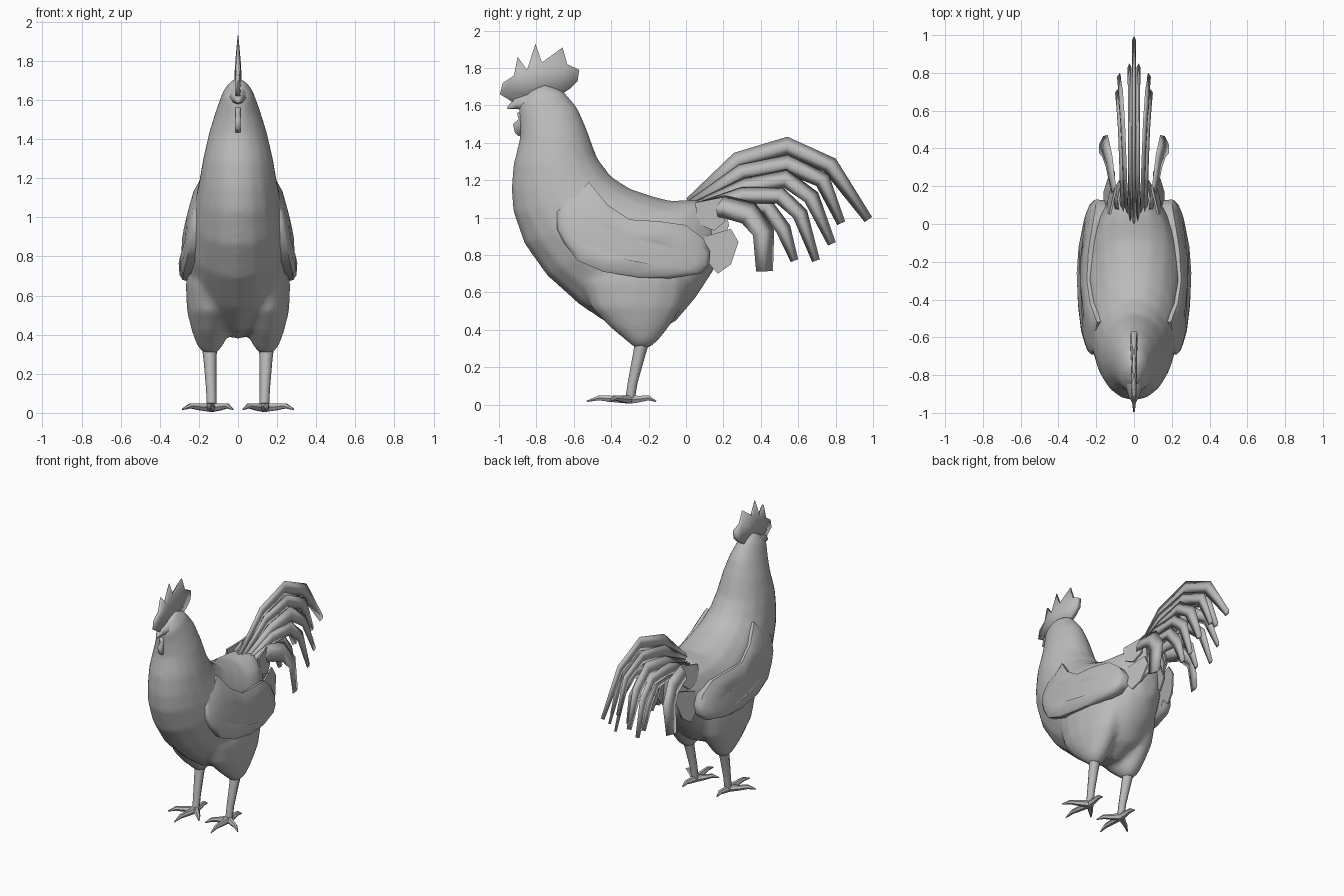
import bpy, bmesh, math
from mathutils import Vector as V

if "Cube" in bpy.data.objects:
    bpy.data.objects.remove(bpy.data.objects["Cube"])

grey = bpy.data.materials.new("plain_grey")
grey.diffuse_color = (0.5, 0.5, 0.5, 1)
grey.use_nodes = True
grey.node_tree.nodes["Principled BSDF"].inputs["Base Color"].default_value = grey.diffuse_color


def finish(name, bm, mirror=False, angle=50):
    bmesh.ops.recalc_face_normals(bm, faces=bm.faces)
    me = bpy.data.meshes.new(name)
    bm.to_mesh(me)
    bm.free()
    me.materials.append(grey)
    ob = bpy.data.objects.new(name, me)
    bpy.context.collection.objects.link(ob)
    if mirror:
        m = ob.modifiers.new("mirror", 'MIRROR')
        m.use_mirror_merge = False
    bpy.ops.object.select_all(action='DESELECT')
    ob.select_set(True)
    bpy.context.view_layer.objects.active = ob
    bpy.ops.object.shade_smooth_by_angle(angle=math.radians(angle))
    return ob


def loft(bm, rings):
    """Skin a list of equal-sized point rings and cap both ends."""
    rows = [[bm.verts.new(p) for p in r] for r in rings]
    n = len(rows[0])
    for a, b in zip(rows, rows[1:]):
        for i in range(n):
            j = (i + 1) % n
            bm.faces.new((a[i], a[j], b[j], b[i]))
    bm.faces.new(rows[0][::-1])
    bm.faces.new(rows[-1])


def fill_caps(bm):
    bm.normal_update()
    bmesh.ops.triangulate(bm, faces=[f for f in bm.faces if len(f.verts) > 4],
                          ngon_method='EAR_CLIP')


def ellipse(c, u, v, n):
    return [c + u * math.cos(t) + v * math.sin(t)
            for t in (2 * math.pi * i / n for i in range(n))]


def tube(bm, path, radii, n=8):
    """Round tube along a path with a radius per point."""
    path = [V(p) for p in path]
    rings = []
    for i, p in enumerate(path):
        d = path[min(i + 1, len(path) - 1)] - path[max(i - 1, 0)]
        u = d.orthogonal() if abs(d.z) > 0.9 * d.length else d.cross(V((0, 0, 1)))
        u.normalize()
        rings.append(ellipse(p, u * radii[i], d.cross(u).normalized() * radii[i], n))
    loft(bm, rings)


def plate(bm, outline, outer, inner):
    """Slab from a side outline (y, z); outer and inner give x at each point."""
    loft(bm, [[V((f(y, z), y, z)) for y, z in outline] for f in (inner, outer)])
    fill_caps(bm)


# Body, neck and head: front point, back point, half width of each ring
sections = [
    (-.84, 1.675, -.75, 1.715, .035), (-.90, 1.60, -.655, 1.68, .078),
    (-.89, 1.52, -.575, 1.58, .112), (-.89, 1.42, -.525, 1.46, .147),
    (-.925, 1.28, -.475, 1.32, .18), (-.935, 1.15, -.40, 1.22, .2),
    (-.925, 1.03, -.30, 1.155, .22), (-.865, .86, -.18, 1.115, .245),
    (-.745, .69, -.08, 1.09, .264), (-.565, .53, 0, 1.095, .267),
    (-.40, .42, .07, 1.10, .25), (-.20, .375, .12, 1.085, .21),
    (-.06, .44, .155, 1.02, .17), (.05, .57, .175, .95, .13),
    (.145, .715, .175, .86, .06)]
bm = bmesh.new()
rings = []
for fy, fz, by, bz, w in sections:
    f, b = V((0, fy, fz)), V((0, by, bz))
    rings.append(ellipse((f + b) / 2, (f - b) / 2, V((w, 0, 0)), 18))
loft(bm, rings)
# Thighs: centre y, z and radii along x and y
for s in (-1, 1):
    loft(bm, [ellipse(V((.143 * s, y, z)), V((rx * s, 0, 0)), V((0, ry, 0)), 14)
              for y, z, rx, ry in ((-.235, .305, .035, .045), (-.235, .345, .068, .09),
                                   (-.25, .42, .094, .165), (-.265, .52, .119, .245),
                                   (-.27, .66, .125, .29), (-.24, .8, .1, .25))])
# Melt the thighs into the body
body = finish("body_and_thighs", bm, angle=180)
m = body.modifiers.new("blend", 'REMESH')
m.mode, m.voxel_size, m.use_smooth_shade = 'VOXEL', .018, True
m = body.modifiers.new("relax", 'SMOOTH')
m.factor, m.iterations = .5, 8

# Shanks
bm = bmesh.new()
tube(bm, [(.147, -.225, .38), (.143, -.25, .27), (.137, -.285, .12), (.135, -.30, .025)],
     [.042, .033, .026, .025])
finish("shank", bm, True)

# Toes: three forward and one back, each arched with a pointed claw
bm = bmesh.new()
for ex, ey in ((.285, -.41), (.15, -.53), (.025, -.42), (.14, -.16)):
    hub, end = V((.135, -.30, .028)), V((ex, ey, .018))
    a, b = hub.lerp(end, .35), hub.lerp(end, .72)
    a.z, b.z = .03, .036
    tube(bm, [hub, a, b, end], [.026, .02, .015, .004], 6)
finish("toes", bm, True)

# Comb: flat and spiked, thinning toward the tips
comb = [(-.93, 1.62), (-.995, 1.66), (-.98, 1.72), (-.92, 1.76), (-.90, 1.86),
        (-.85, 1.79), (-.805, 1.93), (-.77, 1.83), (-.66, 1.91), (-.635, 1.82),
        (-.57, 1.79), (-.58, 1.73), (-.62, 1.69), (-.68, 1.65), (-.80, 1.64)]
bm = bmesh.new()
thin = lambda y, z: min(.018, .002 + .09 * (1.93 - z)) * min(1, (y + 1.02) * 6 + .1)
plate(bm, comb, thin, lambda y, z: -thin(y, z))
finish("comb", bm, angle=100)

# Beak
bm = bmesh.new()
tube(bm, [(0, -.84, 1.615), (0, -.91, 1.61), (0, -.955, 1.585)], [.05, .03, .004], 8)
finish("beak", bm)

# Wattle
bm = bmesh.new()
plate(bm, [(-.85, 1.57), (-.905, 1.56), (-.895, 1.525), (-.925, 1.50), (-.915, 1.455),
           (-.895, 1.435), (-.87, 1.455), (-.85, 1.50)],
      lambda y, z: .012, lambda y, z: -.012)
finish("wattle", bm, angle=100)

# Wings: rim follows the body, then two shrinking rings bulge outward
rim = [(-.52, 1.19), (-.57, 1.135), (-.64, 1.12), (-.69, 1.03), (-.69, .94), (-.65, .86),
       (-.58, .77), (-.44, .71), (-.25, .68), (-.08, .675), (.08, .70), (.125, .75),
       (.13, .82), (.09, .89), (0, .96), (-.14, .98), (-.30, .99), (-.42, 1.07)]


def wing_x(y, z):
    lean = .14 * max(0, z - .75) + .3 * max(0, z - .95) ** 2
    return .284 - lean - (.4 if y > -.3 else .2) * (y + .3) ** 2


bm = bmesh.new()
rings = []
for s, dx in ((.95, -.06), (1, 0), (.82, .016), (.4, .022)):
    ring = []
    for y, z in rim:
        # shrink toward the long middle line of the wing
        my = -.30 + (y + .30) * .7
        mz = .83 - .3 * (my + .3)
        py, pz = my + (y - my) * s, mz + (z - mz) * s
        ring.append(V((wing_x(py, pz) + dx, py, pz)))
    rings.append(ring)
loft(bm, rings)
fill_caps(bm)
finish("wing", bm, True, 55)


def feather(bm, pts, x0, x1, w, tilt=0, tip=.5):
    """Blunt curved feather with a flat diamond section along (y, z) points."""
    rings = []
    for i, (y, z) in enumerate(pts):
        k = i / (len(pts) - 1)
        a, b = pts[max(i - 1, 0)], pts[min(i + 1, len(pts) - 1)]
        d = V((0, b[0] - a[0], b[1] - a[1])).normalized()
        u = V((tilt, -d.z, d.y)) * w * (.6, 1, 1.1, .98, tip)[i]
        c = V((x0 + (x1 - x0) * k, y, z))
        t = V((.01, 0, 0))
        rings.append([c + u, c + t, c - u, c - t])
    loft(bm, rings)


# Central tail feather
bm = bmesh.new()
feather(bm, [(.02, 1.08), (.28, 1.305), (.54, 1.38), (.77, 1.28), (.975, .99)], 0, 0, .048)
finish("top_tail_feather", bm, angle=170)

# Paired tail feathers, fanning lower and wider
fan = [
    ([(.03, 1.07), (.30, 1.24), (.54, 1.285), (.73, 1.20), (.83, .97)], .02, .024, .046, 0),
    ([(.05, 1.06), (.32, 1.17), (.53, 1.21), (.67, 1.11), (.78, .86)], .04, .08, .045, -.25),
    ([(.05, 1.05), (.30, 1.12), (.50, 1.12), (.61, 1.02), (.695, .77)], .06, .09, .043, -.15),
    ([(.05, 1.02), (.27, 1.07), (.43, 1.06), (.52, .94), (.58, .77)], .05, .06, .042, -.15)]
bm = bmesh.new()
for args in fan:
    feather(bm, *args)
finish("tail_feathers", bm, True, 170)

# Broad drooping side sickles
bm = bmesh.new()
feather(bm, [(.08, 1.05), (.2, 1.06), (.335, 1.025), (.415, .92), (.42, .713)],
        .09, .175, .06, -.25, .75)
finish("side_sickle", bm, True, 170)

# Short covert feathers around the tail root
bm = bmesh.new()
for outline, x in (
        ([(.05, 1.08), (.20, 1.11), (.21, .98), (.15, .93), (.06, .97)], .135),
        ([(.10, .90), (.24, .94), (.28, .87), (.24, .75), (.17, .70), (.10, .78)], .13),
        ([(.10, 1.04), (.21, 1.05), (.23, .96), (.2, .88), (.12, .92)], .10),
        ([(.08, .98), (.20, .96), (.24, .84), (.17, .78), (.10, .84)], .075)):
    f = lambda y, z, x=x: x + .2 * (.14 - y) - .15 * (z - .95)
    plate(bm, outline, f, lambda y, z, f=f: f(y, z) - .012)
finish("tail_coverts", bm, True)
